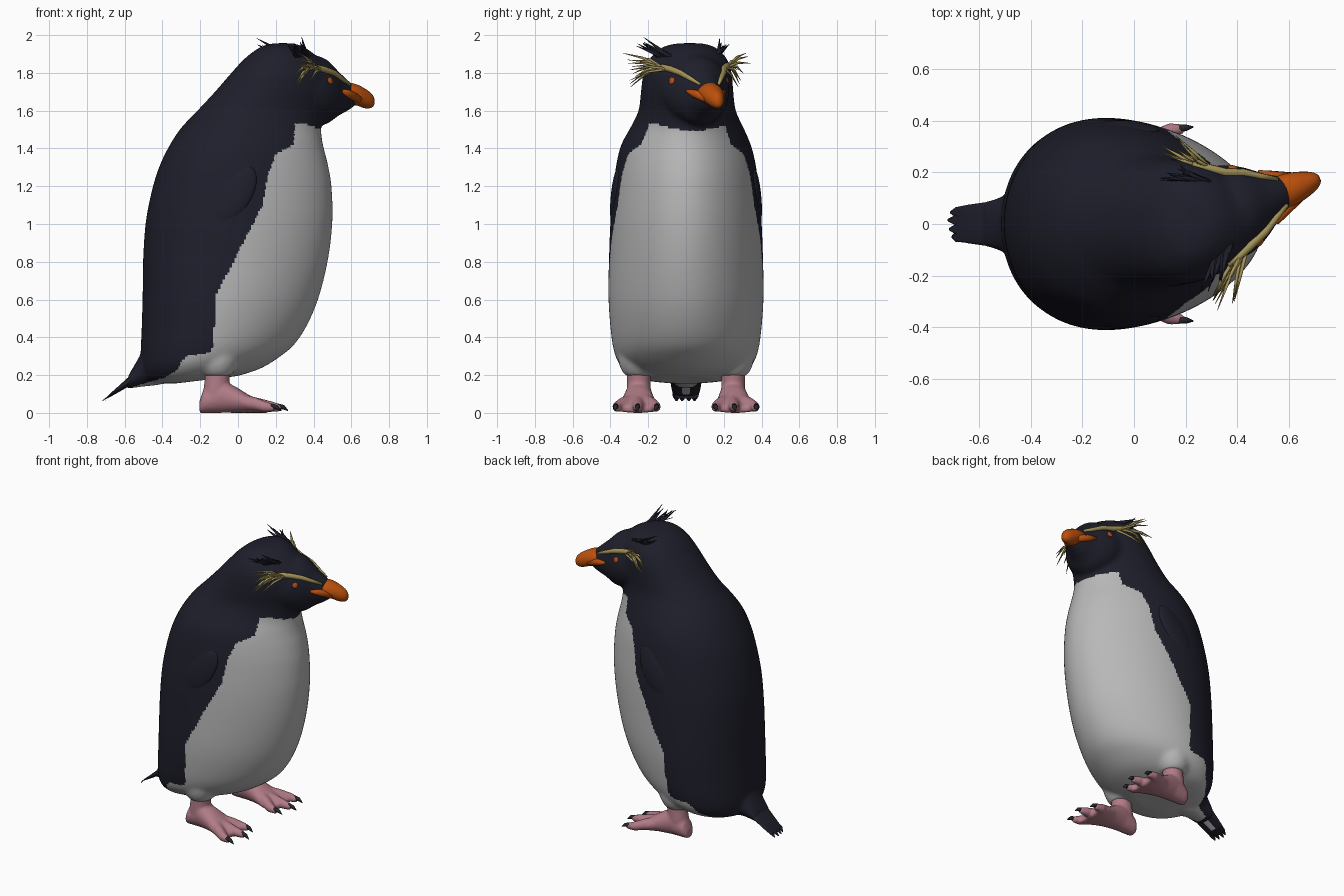
import bpy, bmesh, math, random
from mathutils import Vector as V, Matrix
from mathutils.bvhtree import BVHTree

if "Cube" in bpy.data.objects:
    bpy.data.objects.remove(bpy.data.objects["Cube"])

random.seed(4)

def material(name, *rgb):
    m = bpy.data.materials.new(name)
    m.diffuse_color = (*rgb, 1)
    m.use_nodes = True
    m.node_tree.nodes["Principled BSDF"].inputs["Base Color"].default_value = m.diffuse_color
    return m

BLACK = material("blue black plumage", 0.0135, 0.0135, 0.025)
WHITE = material("white belly", 0.48, 0.48, 0.48)
PINK = material("pink skin", 0.44, 0.20, 0.24)
ORANGE = material("orange beak", 0.50, 0.08, 0.004)
YELLOW = material("yellow crest", 0.37, 0.29, 0.095)
RED = material("orange red eye", 0.45, 0.08, 0.012)
CLAW = material("dark claw", 0.02, 0.018, 0.022)

def refine(rows, k=5):
    """Smooth curve through rows of numbers (Catmull-Rom)."""
    out = []
    for i in range(len(rows) - 1):
        four = [rows[max(0, min(len(rows) - 1, i + o))] for o in (-1, 0, 1, 2)]
        for t in (j / k for j in range(k)):
            out.append([b + 0.5 * t * (c - a + t * (2 * a - 5 * b + 4 * c - d
                        + t * (3 * (b - c) + d - a))) for a, b, c, d in zip(*four)])
    return out + [rows[-1]]

def loft(bm, rings, n=32, egg=0.0):
    """Closed skin over elliptical rings (centre, half axis, half axis); egg narrows one end."""
    loops = []
    for c, a, b in rings:
        c, a, b = V(c), V(a), V(b)
        loops.append([bm.verts.new(c + a * math.cos(t) + b * math.sin(t) * (1 - egg * math.cos(t)))
                      for t in (2 * math.pi * i / n for i in range(n))])
    for p, q in zip(loops, loops[1:]):
        for i in range(n):
            j = (i + 1) % n
            bm.faces.new((p[i], p[j], q[j], q[i]))
    bm.faces.new(loops[0])
    bm.faces.new(loops[-1])

def tube(bm, pts, radii, n=8):
    """Round tube along a path."""
    pts = [V(p) for p in pts]
    rings = []
    for i, (p, r) in enumerate(zip(pts, radii)):
        d = (pts[min(i + 1, len(pts) - 1)] - pts[max(i - 1, 0)]).normalized()
        a = d.cross(V((0.1, 0.2, 1))).normalized()
        rings.append((p, a * r, d.cross(a) * r))
    loft(bm, rings, n)

def finish(bm, name, mats, voxel=0, smooth=0):
    bmesh.ops.recalc_face_normals(bm, faces=bm.faces)
    me = bpy.data.meshes.new(name)
    bm.to_mesh(me)
    bm.free()
    ob = bpy.data.objects.new(name, me)
    bpy.context.collection.objects.link(ob)
    if voxel:  # fuse overlapping volumes into one skin
        r = ob.modifiers.new("fuse", 'REMESH')
        r.mode, r.voxel_size = 'VOXEL', voxel
        s = ob.modifiers.new("soften", 'SMOOTH')
        s.factor, s.iterations = 0.5, smooth
        dg = bpy.context.evaluated_depsgraph_get()
        ob.data = bpy.data.meshes.new_from_object(ob.evaluated_get(dg))
        ob.modifiers.clear()
    ob.data.materials.clear()
    for m in mats:
        ob.data.materials.append(m)
    for p in ob.data.polygons:
        p.use_smooth = True
    return ob

# Head frame: s runs along the turned gaze, t sideways
YAW = math.radians(20)
D = V((math.cos(YAW), math.sin(YAW), 0))
S = V((-math.sin(YAW), math.cos(YAW), 0))

def hp(s, t, z):
    return V((0.29, 0.02, z)) + D * s + S * t

# Body and head: (z, back x, front x, half width, slope, sideways shift)
SECTIONS = [
    (0.175, -0.34, 0.00, 0.15, 0.12, 0), (0.20, -0.47, 0.12, 0.27, 0.12, 0),
    (0.26, -0.51, 0.22, 0.345, 0.10, 0), (0.34, -0.515, 0.30, 0.378, 0.06, 0),
    (0.46, -0.51, 0.37, 0.395, 0.03, 0), (0.62, -0.505, 0.43, 0.405, 0, 0),
    (0.82, -0.502, 0.478, 0.402, 0, 0), (1.02, -0.487, 0.50, 0.394, 0, 0),
    (1.20, -0.45, 0.495, 0.378, 0, 0), (1.32, -0.41, 0.475, 0.363, 0, 0),
    (1.42, -0.36, 0.45, 0.338, 0, 0), (1.51, -0.30, 0.44, 0.295, 0, 0.005),
    (1.60, -0.215, 0.46, 0.254, 0, 0.006), (1.70, -0.122, 0.49, 0.241, 0, 0.006),
    (1.80, -0.035, 0.485, 0.23, 0, 0.008), (1.88, 0.04, 0.425, 0.198, 0, 0.012),
    (1.937, 0.12, 0.35, 0.135, 0, 0.015), (1.957, 0.19, 0.29, 0.06, 0, 0.02)]
bm = bmesh.new()
loft(bm, [(((a + b) / 2, yc, z), ((b - a) / 2, 0, k * (b - a) / 2), (0, w, 0))
          for z, a, b, w, k, yc in refine(SECTIONS)], 96, 0.17)
# face tapering towards the beak
loft(bm, [(hp(s, 0, z), S * w, (0, 0, h)) for s, z, w, h in refine([
    (-0.05, 1.72, 0.20, 0.20), (0.10, 1.71, 0.183, 0.188), (0.18, 1.70, 0.15, 0.174),
    (0.25, 1.69, 0.10, 0.12), (0.31, 1.68, 0.065, 0.08), (0.36, 1.675, 0.035, 0.04)])], 64)
# root of the tail
loft(bm, [((-0.36, 0, 0.28), (0, 0, 0.12), (0, 0.16, 0)),
          ((-0.44, 0, 0.25), (0, 0, 0.105), (0, 0.13, 0)),
          ((-0.515, 0, 0.22), (-0.005, 0, 0.082), (0, 0.105, 0)),
          ((-0.59, 0, 0.162), (0.01, 0, 0.036), (0, 0.085, 0))])
# feathered thighs above the legs
for side in (-1, 1):
    loft(bm, [((x, side * y, z), (r, 0, 0), (0, r, 0)) for x, y, z, r in refine([
        (-0.10, 0.22, 0.40, 0.13), (-0.105, 0.235, 0.30, 0.125),
        (-0.11, 0.247, 0.235, 0.10), (-0.11, 0.25, 0.195, 0.07)])])
body = finish(bm, "body", [BLACK, WHITE], 0.0125, 10)

# White belly: edge position in x for each height
EDGE = [(0.10, -0.60), (0.14, -0.55), (0.19, -0.38), (0.23, -0.32), (0.30, -0.28),
        (0.32, -0.14), (0.50, -0.12), (0.62, -0.12), (0.75, -0.05), (0.85, 0.0),
        (1.00, 0.08), (1.10, 0.13), (1.25, 0.155), (1.37, 0.20), (1.42, 0.295), (1.6, 0.305)]

def edge(z):
    for (z0, x0), (z1, x1) in zip(EDGE, EDGE[1:]):
        if z < z1:
            return x0 + (x1 - x0) * max(0, (z - z0) / (z1 - z0))
    return 9

for p in body.data.polygons:
    x, y, z = p.center
    bib = 0.035 * max(0, 1 - ((y - 0.04) / 0.19) ** 2)  # dark throat dips in the middle
    p.material_index = int(x > edge(z) and z + bib < 1.53)

tree = BVHTree.FromPolygons([v.co for v in body.data.vertices],
                            [list(p.vertices) for p in body.data.polygons])

def on_skin(p, lift=0.0):
    co, no, _, _ = tree.find_nearest(p)
    return co + no * lift, no

# Tail: flat wedge ending in separate feathers, pale streak underneath
bm = bmesh.new()
loft(bm, [((x, 0, z), (a, 0, 2 * a), (0, w, 0)) for x, z, a, w in [
    (-0.50, 0.22, 0.03, 0.10), (-0.57, 0.175, 0.021, 0.085),
    (-0.64, 0.122, 0.012, 0.075), (-0.69, 0.085, 0.005, 0.065)]], 24)
for y, x in [(-0.05, -0.705), (-0.02, -0.715), (0.015, -0.72), (0.045, -0.71)]:
    loft(bm, [((-0.62, y, 0.135), (0.006, 0, 0.010), (0, 0.022, 0)),
              ((-0.69, y, 0.085), (0.005, 0, 0.008), (0, 0.02, 0)),
              ((x, y, 0.064), (0.002, 0, 0.002), (0, 0.005, 0))], 8)
tail = finish(bm, "tail", [BLACK, WHITE])
for p in tail.data.polygons:
    p.material_index = int(p.normal.z < -0.6 and p.center.x > -0.66 and abs(p.center.y) < 0.03)

# Beak: stubby, with a drooping hooked tip and a gape along each cheek
bm = bmesh.new()
loft(bm, [(hp(s, 0, z), S * w, (0, 0, h)) for s, z, w, h in refine([
    (0.27, 1.69, 0.06, 0.045), (0.31, 1.69, 0.066, 0.058), (0.36, 1.683, 0.06, 0.056),
    (0.405, 1.665, 0.047, 0.052), (0.435, 1.655, 0.034, 0.042),
    (0.452, 1.65, 0.02, 0.028), (0.458, 1.648, 0.008, 0.012)], 3)], 24)
for side in (-1, 1):
    tube(bm, [on_skin(hp(0.245, side * 0.11, 1.705))[0],
              on_skin(hp(0.285, side * 0.08, 1.69), -0.006)[0],
              hp(0.36, side * 0.035, 1.665)], [0.008, 0.022, 0.024], 10)
finish(bm, "beak", [ORANGE])

for side, label in ((-1, "right"), (1, "left")):
    # Eye
    co, no = on_skin(hp(0.151, side * 0.15, 1.757), 0.001)
    bm = bmesh.new()
    turn = no.to_track_quat('Z', 'Y').to_matrix().to_4x4()
    bmesh.ops.create_uvsphere(bm, u_segments=16, v_segments=8, radius=0.019, matrix=(
        Matrix.Translation(co) @ turn @ Matrix.Diagonal((1, 1, 0.35, 1))))
    finish(bm, label + "_eye", [RED])
    # Yellow brow stripe with a fan of loose plumes
    bm = bmesh.new()
    path = [on_skin(hp(s, side * t, z), 0.004)[0] for s, t, z in [
        (0.30, 0.05, 1.738), (0.245, 0.09, 1.772), (0.19, 0.125, 1.802),
        (0.13, 0.17, 1.832), (0.074, 0.205, 1.845), (0.02, 0.235, 1.845)]]
    tube(bm, path, [0.008, 0.013, 0.016, 0.018, 0.016, 0.01])
    for i in range(11):
        root = path[5].lerp(path[3], random.random() * 0.9)
        tip = hp(random.uniform(-0.10, 0), side * random.uniform(0.27, 0.35), 1.725 + 0.018 * i)
        tube(bm, [root, root.lerp(tip, 0.5) + V((0, 0, 0.015)), tip], [0.008, 0.007, 0.001], 5)
    finish(bm, label + "_brow_crest", [YELLOW])
    # Black tuft spikes on the crown
    bm = bmesh.new()
    for i in range(7):
        root, _ = on_skin(hp(0.06 - 0.016 * i, side * (0.14 + 0.008 * i), 1.91), -0.01)
        tip = hp(random.uniform(-0.13, -0.03), side * random.uniform(0.2, 0.28),
                 random.uniform(1.94, 1.995))
        tube(bm, [root, root.lerp(tip, 0.5), tip], [0.014, 0.008, 0.001], 5)
    finish(bm, label + "_crown_tuft", [BLACK])
    # Flipper: flat oval pressed against the flank
    bm = bmesh.new()
    bmesh.ops.create_uvsphere(bm, u_segments=32, v_segments=20, radius=1, matrix=(
        Matrix.Translation((-0.02, side * 0.371, 1.15))
        @ Matrix.Rotation(side * 0.1, 4, 'X') @ Matrix.Rotation(0.55, 4, 'Y')
        @ Matrix.Diagonal((0.088, 0.027, 0.175, 1))))
    finish(bm, label + "_flipper", [BLACK])
    # Leg and webbed foot with three clawed toes
    bm, claws = bmesh.new(), bmesh.new()
    y = side * 0.25
    loft(bm, [((x, y, z), (r, 0, 0), (0, r * 0.95, 0)) for x, z, r in [
        (-0.105, 0.23, 0.066), (-0.11, 0.18, 0.066), (-0.115, 0.12, 0.068), (-0.12, 0.05, 0.065)]])
    loft(bm, [((x, y + side * dy, h), (0, w, 0), (0, 0, h)) for x, dy, w, h in [
        (-0.205, 0, 0.035, 0.03), (-0.185, 0, 0.055, 0.06), (-0.09, 0, 0.07, 0.09),
        (0.0, 0.002, 0.085, 0.066), (0.08, 0.006, 0.11, 0.04), (0.15, 0.01, 0.12, 0.018)]])
    for ty, tx in [(side * 0.155, 0.18), (side * 0.255, 0.22), (side * 0.37, 0.185)]:
        tube(bm, [(-0.04, y, 0.075), (0.08, y + (ty - y) * 0.65, 0.05),
                  (tx - 0.04, y + (ty - y) * 0.95, 0.032), (tx + 0.01, ty, 0.026)],
             [0.042, 0.036, 0.029, 0.018], 12)
        tube(claws, [(tx - 0.01, ty, 0.034), (tx + 0.02, ty + side * 0.003, 0.03),
                     (tx + 0.045, ty + side * 0.006, 0.012)], [0.016, 0.012, 0.002], 10)
    finish(bm, label + "_foot", [PINK], 0.01, 4)
    finish(claws, label + "_claws", [CLAW])
